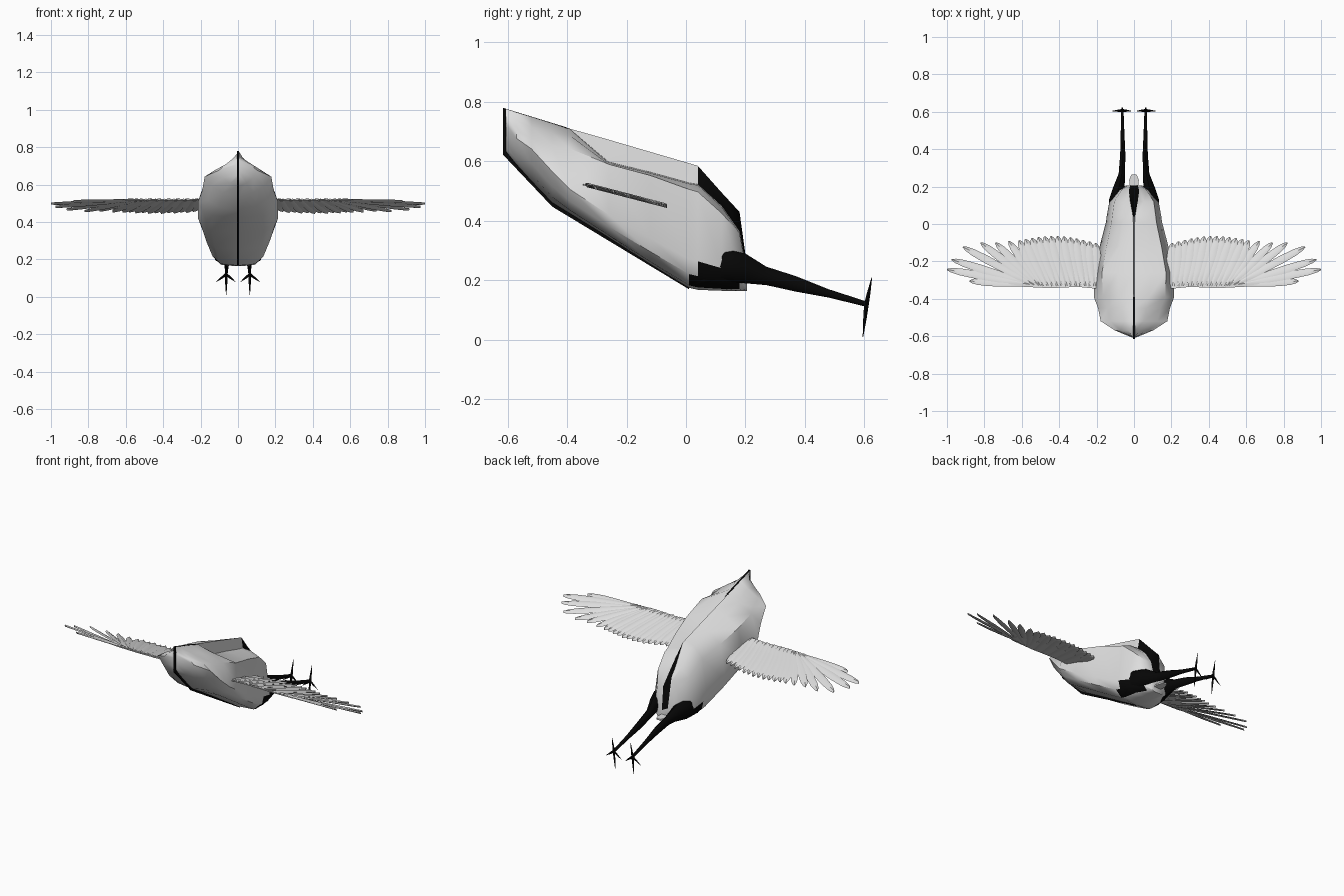
import bpy, bmesh, math
from mathutils import Vector

if "Cube" in bpy.data.objects:
    bpy.data.objects.remove(bpy.data.objects["Cube"])


def material(name, v):
    m = bpy.data.materials.new(name)
    m.diffuse_color = (v, v, v, 1)
    m.use_nodes = True
    m.node_tree.nodes["Principled BSDF"].inputs["Base Color"].default_value = m.diffuse_color
    return m


GREY = material("pale_grey", 0.73)
BLACK = material("black", 0.002)


def finish(name, bm, mats, angle=40):
    bmesh.ops.recalc_face_normals(bm, faces=bm.faces)
    me = bpy.data.meshes.new(name)
    bm.to_mesh(me)
    bm.free()
    ob = bpy.data.objects.new(name, me)
    bpy.context.collection.objects.link(ob)
    for m in mats:
        me.materials.append(m)
    bpy.ops.object.select_all(action='DESELECT')
    ob.select_set(True)
    bpy.context.view_layer.objects.active = ob
    bpy.ops.object.shade_smooth_by_angle(angle=math.radians(angle))
    return ob


def loft(bm, rings):
    """Skin closed rings of points, cap both ends, return the side faces per band."""
    vr = [[bm.verts.new(p) for p in r] for r in rings]
    n = len(vr[0])
    bands = [[bm.faces.new((a[i], a[(i + 1) % n], b[(i + 1) % n], b[i])) for i in range(n)]
             for a, b in zip(vr, vr[1:])]
    bm.faces.new(vr[0])
    bm.faces.new(vr[-1])
    return bands


# Body: lofted half profiles, blended from pinched chest to broad rump;
# the right half of the back sits lower, leaving a step along the ridge
CHEST = [(0, 1), (.3, .84), (.7, .66), (1, .5), (.8, .27), (.45, .1), (0, 0)]
RUMP = [(0, 1), (.4, .94), (.8, .79), (1, .23), (.92, .11), (.66, .02), (0, 0)]
# y, top, bottom, half width, seam half width, blend, drop of the right half
SECTIONS = [
    (-.606, .777, .635, .012, .005, 0, 0),
    (-.57, .765, .59, .10, .005, 0, 0),
    (-.52, .75, .535, .178, .005, 0, 0),
    (-.45, .728, .462, .192, .005, .4, 0),
    (-.39, .71, .425, .215, .004, .8, .002),
    (-.26, .673, .345, .214, .004, 1, .075),
    (-.12, .632, .255, .184, .004, 1, .068),
    (.01, .594, .175, .15, .004, 1, .066),
    (.04, .585, .168, .146, .005, 1, .062),
    (.12, .495, .165, .132, .02, 1, .045),
    (.18, .43, .165, .085, .028, 1, .065),
    (.205, .25, .165, .045, .02, 1, .02),
]


def body_ring(y, top, bot, w, s, t, drop):
    half = []
    for (cx, cz), (rx, rz) in zip(CHEST, RUMP):
        x = max(s, w * (cx + (rx - cx) * t))
        half.append((x, y, bot + (top - bot) * (cz + (rz - cz) * t)))
    right = [(x, yy, min(z, top - drop * (1 + .05 * i))) for i, (x, yy, z) in enumerate(half)]
    return right + [(-x, yy, z) for x, yy, z in reversed(half)]


bm = bmesh.new()
bands = loft(bm, [body_ring(*s) for s in SECTIONS])
for k, band in enumerate(bands):
    y = SECTIONS[k][0]
    # black seam at the neck and black rump wedge
    if y < -.4 or y > .03:
        band[-1].material_index = 1
    # black thigh patches low on the flanks
    if y > 0 and k < len(bands) - 1:
        for i in (4, 8) + ((3, 9) if y > .03 else ()):
            band[i].material_index = 1
finish("body", bm, [GREY, BLACK])

# Black keel along neck opening, breast and belly: outer and inner side outline
OUTER = [(-.40, .714), (-.615, .78), (-.615, .622), (-.45, .448), (.01, .17)]
INNER = [(-.40, .70), (-.595, .758), (-.595, .632), (-.443, .466), (.01, .185)]
bm = bmesh.new()
loft(bm, [[(.005, *o), (-.005, *o), (-.005, *i), (.005, *i)] for o, i in zip(OUTER, INNER)])
finish("keel", bm, [BLACK], 20)

# Small tail tab
bm = bmesh.new()
loft(bm, [[(x, y, z) for x, y in
           ((-.018, .17), (.018, .17), (.026, .235), (.014, .265), (-.014, .265), (-.026, .235))]
          for z in (.196, .205)])
finish("tail_tab", bm, [GREY], 20)


# Wings: overlapping flat feathers lying on a sloped plane
def on_wing(x, y, dz=0.0):
    return Vector((x, y, .525 - .26 * (y + .355) + dz))


def feather(bm, side, root, tip, width, lift):
    a, b = Vector(root), Vector(tip)
    d = (b - a).normalized()
    n = Vector((-d.y, d.x))
    rings = []
    for t, k in ((0, .6), (.3, .85), (.65, 1), (.85, .85), (.95, .55), (1, .15)):
        c = a.lerp(b, t)
        w = width * k / 2
        pts = [on_wing(*(c + n * w), lift - .005), on_wing(*c, lift + .006),
               on_wing(*(c - n * w), lift + .002), on_wing(*c, lift - .006)]
        rings.append([(side * p.x, p.y, p.z) for p in pts])
    loft(bm, rings)


PRIMARY_TIPS = [(.88, -.305), (1.0, -.243), (.975, -.19), (.915, -.122),
                (.82, -.10), (.74, -.10), (.67, -.092)]
COVERT = [(.16, -.35), (.3, -.336), (.45, -.343), (.6, -.335), (.66, -.305),
          (.6, -.25), (.5, -.21), (.35, -.18), (.16, -.19)]

for side, label in ((1, "right"), (-1, "left")):
    bm = bmesh.new()
    for i, tip in enumerate(PRIMARY_TIPS):
        u = i / 6
        feather(bm, side, (.57 - .07 * u, -.322 - .008 * u), tip, .043, .003 * (i % 2))
    for i in range(13):
        u = i / 12
        tip = (.615 - .41 * u, -.088 + .03 * math.sin(math.pi * u) - .014 * u)
        feather(bm, side, (.49 - .3 * u, -.333), tip, .05, .003 * (i % 2))
    finish(label + "_wing_feathers", bm, [GREY])

    bm = bmesh.new()
    loft(bm, [[(side * p.x, p.y, p.z) for p in (on_wing(x, y, dz) for x, y in COVERT)]
              for dz in (-.003, .001)])
    finish(label + "_wing_covert", bm, [GREY])

# Legs: tapered tubes trailing backwards; y, x, z, radius x, radius z
LEG = [(.02, .09, .195, .018, .014), (.06, .10, .222, .03, .038),
       (.13, .10, .25, .034, .055), (.2, .08, .24, .03, .05),
       (.27, .065, .215, .017, .031), (.37, .06, .188, .014, .026),
       (.48, .061, .156, .01, .014), (.607, .063, .12, .007, .009)]
# Toe tips relative to the ankle
TOES = [(-.05, -.003, -.04), (.054, -.003, -.04), (0, -.012, -.11), (0, .018, .09)]

for side, label in ((1, "right"), (-1, "left")):
    bm = bmesh.new()
    loft(bm, [[(side * (x + rx * math.cos(a)), y, z + rz * math.sin(a))
               for a in (k * math.tau / 8 for k in range(8))] for y, x, z, rx, rz in LEG])
    finish(label + "_leg", bm, [BLACK], 60)

    bm = bmesh.new()
    ankle = Vector((.063, .607, .12))
    for toe in TOES:
        d = Vector(toe)
        u = d.normalized()
        p = u.cross(Vector((0, 1, 0))).normalized()
        q = u.cross(p)
        rings = []
        for t, r in ((-.03, .008), (.4, .006), (1, .001)):
            c = ankle + d * t
            rings.append([(side * v.x, v.y, v.z) for v in
                          (c + p * r, c + q * r, c - p * r, c - q * r)])
        loft(bm, rings)
    finish(label + "_foot", bm, [BLACK], 30)
